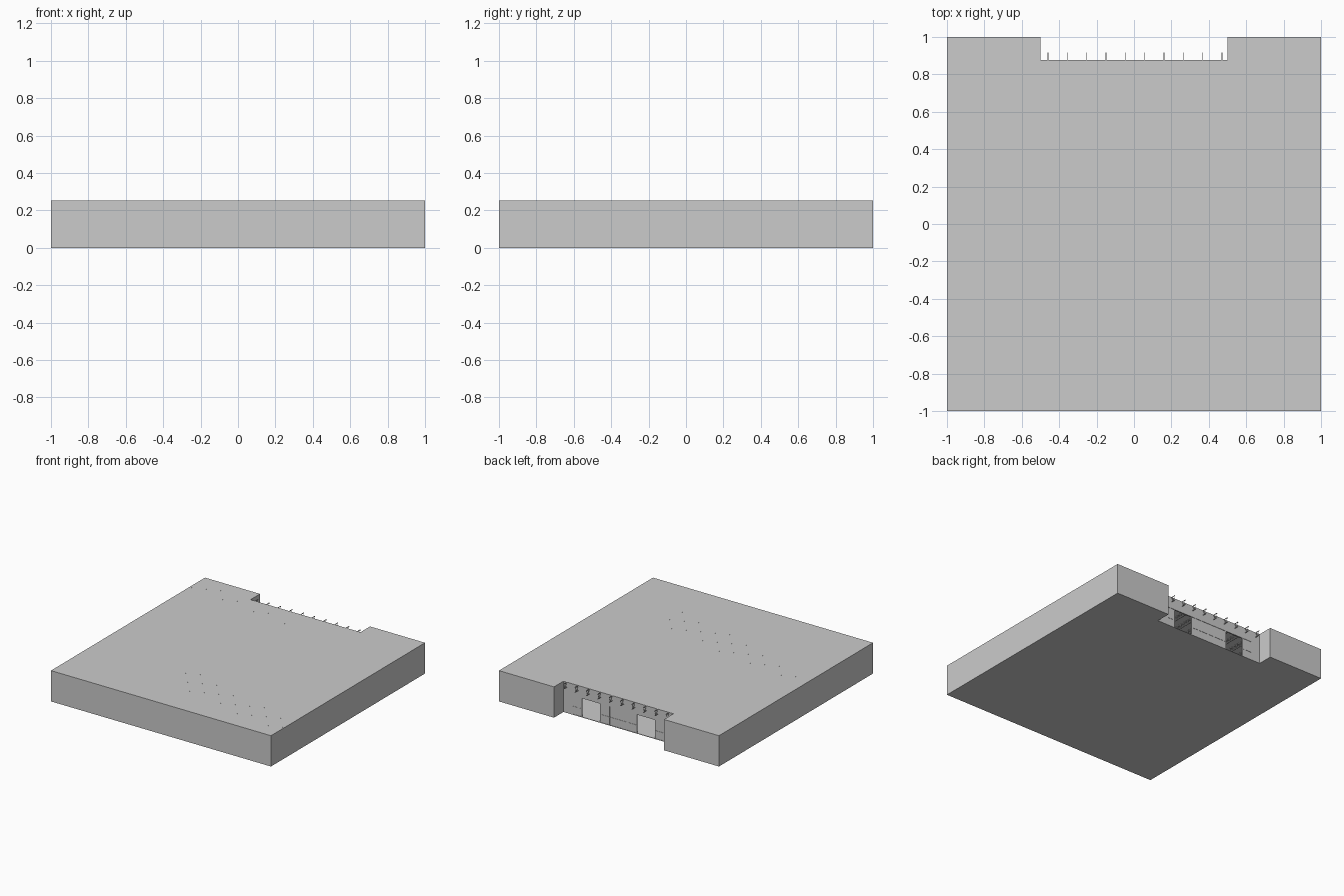
import bpy, bmesh

if "Cube" in bpy.data.objects:
    bpy.data.objects.remove(bpy.data.objects["Cube"])

H = 0.253      # roof height
T = 0.01       # wall thickness
NY = 0.877     # face of the recessed entrance wall
HEAD = 0.157   # height of the entrance openings


def add_box(bm, x0, x1, y0, y1, z0, z1):
    c = [bm.verts.new((x, y, z)) for z in (z0, z1)
         for x, y in ((x0, y0), (x1, y0), (x1, y1), (x0, y1))]
    for f in ((3, 2, 1, 0), (4, 5, 6, 7), (0, 1, 5, 4), (1, 2, 6, 5), (2, 3, 7, 6), (3, 0, 4, 7)):
        bm.faces.new([c[i] for i in f])


def finish(name, bm):
    me = bpy.data.meshes.new(name)
    bm.to_mesh(me)
    bm.free()
    ob = bpy.data.objects.new(name, me)
    bpy.context.collection.objects.link(ob)
    return ob


def boxes(name, items):
    bm = bmesh.new()
    for b in items:
        add_box(bm, *b)
    return finish(name, bm)


# Floor and roof slabs share the notched footprint
outline = [(-1, -1), (1, -1), (1, 1), (.5, 1), (.5, NY), (-.5, NY), (-.5, 1), (-1, 1)]


def slab(name, z0, z1):
    bm = bmesh.new()
    face = bm.faces.new([bm.verts.new((x, y, z0)) for x, y in outline])
    ext = bmesh.ops.extrude_face_region(bm, geom=[face], use_keep_orig=True)
    top = [v for v in ext["geom"] if isinstance(v, bmesh.types.BMVert)]
    bmesh.ops.translate(bm, verts=top, vec=(0, 0, z1 - z0))
    bmesh.ops.recalc_face_normals(bm, faces=bm.faces)
    return finish(name, bm)


slab("floor_slab", 0, 0.004)
slab("roof_slab", H - 0.004, H)

# Outer walls and the two wing returns
walls = [(-1, 1, -1, -1 + T, 0, H)]
for s in (-1, 1):
    for a, b, y0, y1 in ((1 - T, 1, -1 + T, 1), (.5, 1 - T, 1 - T, 1), (.5, .5 + T, NY - T, 1 - T)):
        walls.append((min(s * a, s * b), max(s * a, s * b), y0, y1, 0, H))
boxes("outer_walls", walls)

# Recessed entrance wall: header over the openings and end piers
boxes("entrance_wall", [(-.5, .5, NY - T, NY, HEAD, H),
                        (-.5, -.417, NY - T, NY, 0, HEAD),
                        (.417, .5, NY - T, NY, 0, HEAD)])

# Glazed panels either side of the two open doorways
panels = [(-.417, -.333), (-.167, -.083), (-.083, .083), (.083, .167), (.333, .417)]
boxes("entrance_panels", [(a, b, NY - .007, NY - .003, 0, HEAD) for a, b in panels])

# Mullions and middle rails
frame = []
for a, b in panels:
    frame.append((a, b, NY - .008, NY - .001, .066, .070))
for x in (-.417, -.333, -.167, -.083, .083, .167, .333, .417):
    frame.append((x - .002, x + .002, NY - .009, NY, 0, HEAD))
boxes("entrance_frames", frame)

# Open-web roof joists: thin chords with a zigzag web
bm = bmesh.new()
Y0, Y1, N = -0.95, 0.918, 92
step = (Y1 - Y0) / N
for i in range(20):
    x = -0.977 + i * 0.1034
    add_box(bm, x - .002, x + .002, Y0, Y1, H - .005, H - .0005)
    add_box(bm, x - .002, x + .002, Y0, Y1, H - .043, H - .039)
    for k in range(N):
        za, zb = (H + .0008, H - .041) if k % 2 == 0 else (H - .041, H + .0008)
        ya, yb = Y0 + k * step, Y0 + (k + 1) * step
        for sx in (-.001, .001):
            q = [(ya, za), (yb, zb), (yb, zb - .004), (ya, za - .004)]
            vs = [bm.verts.new((x + sx, y, z)) for y, z in q]
            bm.faces.new(vs if sx < 0 else vs[::-1])
finish("roof_joists", bm)
